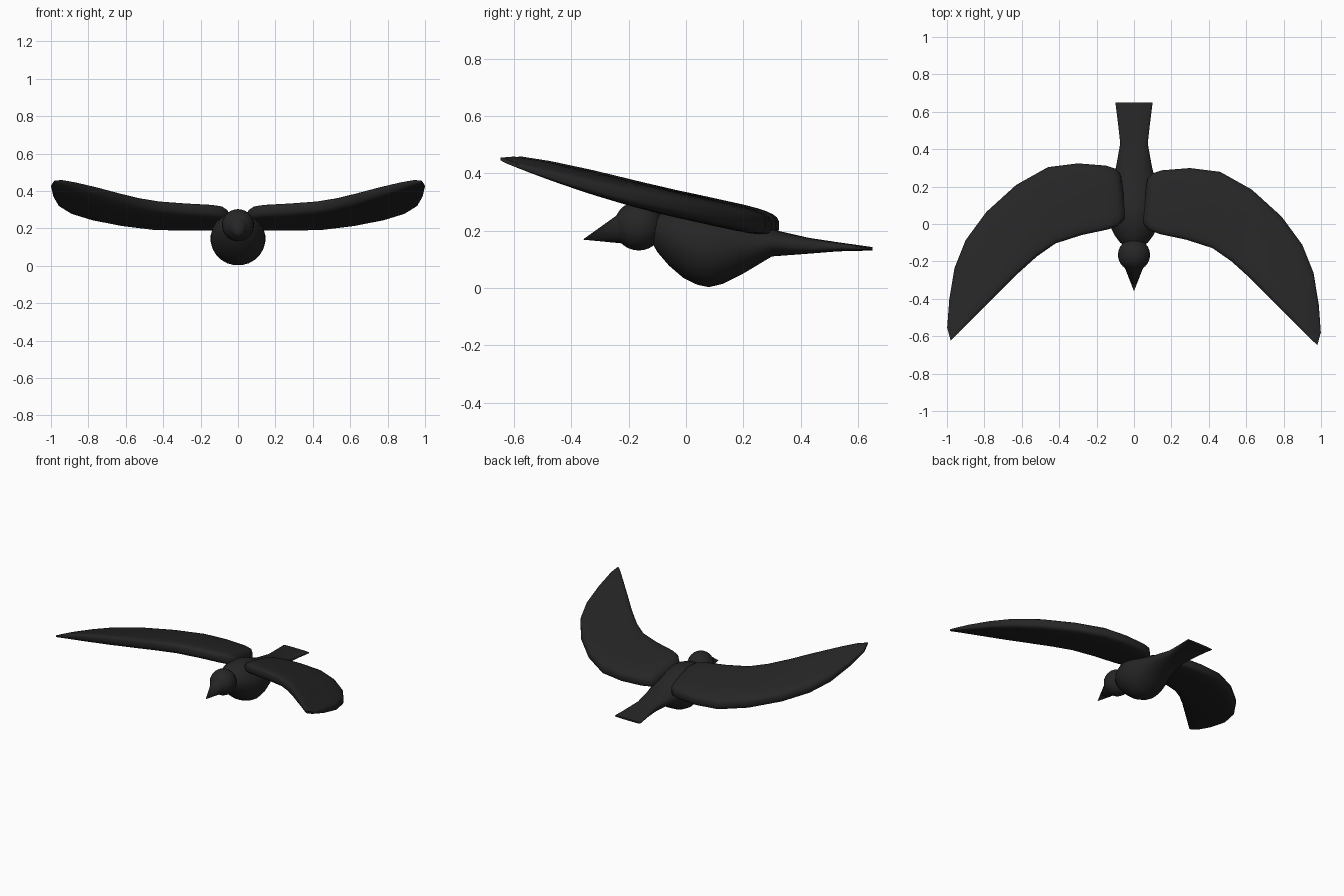
import bpy, bmesh, math
from mathutils import Vector

old = bpy.data.objects.get("Cube")
if old:
    bpy.data.objects.remove(old, do_unlink=True)

# Single plumage colour
black = bpy.data.materials.new("soft_black")
black.use_nodes = True
colour = (0.019, 0.019, 0.019, 1)
black.diffuse_color = colour
black.node_tree.nodes["Principled BSDF"].inputs["Base Color"].default_value = colour


def finish(obj, angle=40):
    obj.data.materials.clear()
    obj.data.materials.append(black)
    bpy.ops.object.select_all(action='DESELECT')
    obj.select_set(True)
    bpy.context.view_layer.objects.active = obj
    bpy.ops.object.shade_smooth_by_angle(angle=math.radians(angle))


def loft(name, rings, angle=40):
    """Skin a list of equal-length point rings and cap both ends."""
    bm = bmesh.new()
    loops = [[bm.verts.new(p) for p in ring] for ring in rings]
    n = len(loops[0])
    for a, b in zip(loops, loops[1:]):
        for i in range(n):
            j = (i + 1) % n
            bm.faces.new((a[i], a[j], b[j], b[i]))
    bm.faces.new(loops[0])
    bm.faces.new(loops[-1])
    bmesh.ops.recalc_face_normals(bm, faces=bm.faces)
    mesh = bpy.data.meshes.new(name)
    bm.to_mesh(mesh)
    bm.free()
    obj = bpy.data.objects.new(name, mesh)
    bpy.context.collection.objects.link(obj)
    finish(obj, angle)


def rounded(sides, power):
    """Unit superellipse; a power under 1 makes it boxier."""
    pts = []
    for i in range(sides):
        t = 2 * math.pi * (i + 0.5) / sides
        c, s = math.cos(t), math.sin(t)
        pts.append((math.copysign(abs(c) ** power, c), math.copysign(abs(s) ** power, s)))
    return pts


# Body and tail: y, underside z, top z, half width
body = [(-.125, .17, .23, .03), (-.1, .125, .255, .075), (-.06, .078, .275, .105),
        (-.01, .035, .288, .13), (.04, .01, .292, .145), (.08, .002, .288, .147),
        (.13, .014, .275, .143), (.2, .05, .245, .125), (.3, .11, .205, .098),
        (.43, .12, .175, .074), (.53, .128, .16, .085), (.65, .131, .143, .1)]
loft("body_and_tail", [[(w * c, y, (lo + hi) / 2 + (hi - lo) / 2 * s)
                        for c, s in rounded(24, 1 if y < .4 else .6)]
                       for y, lo, hi, w in body])

# Head
bpy.ops.mesh.primitive_uv_sphere_add(segments=24, ring_count=14, radius=.086,
                                     location=(0, -.165, .217))
bpy.context.object.name = "head"
finish(bpy.context.object)

# Beak
tip, base = Vector((0, -.36, .169)), Vector((0, -.2, .212))
bpy.ops.mesh.primitive_cone_add(vertices=24, radius1=.062, radius2=0,
                                depth=(tip - base).length, location=(tip + base) / 2)
beak = bpy.context.object
beak.name = "beak"
beak.rotation_euler = (tip - base).to_track_quat('Z', 'Y').to_euler()
finish(beak)

# Wing stations: leading x, y, trailing x, y, thickness
stations = [(.042, .03, .066, .21, .04), (.055, -.005, .074, .245, .07),
            (.085, -.035, .1, .272, .085), (.14, -.055, .15, .288, .09),
            (.28, -.085, .3, .3, .092), (.42, -.13, .46, .28, .092),
            (.52, -.2, .63, .185, .09), (.62, -.29, .79, .04, .088),
            (.74, -.41, .9, -.11, .08), (.86, -.53, .96, -.26, .062),
            (.94, -.61, .988, -.43, .04), (.98, -.648, .999, -.58, .015)]


def under_z(y):
    return .238 - .22 * y + (.15 * y * y if y < 0 else 0)


def wing(name, side, shift):
    rings = []
    for lx, ly, tx, ty, thick in stations:
        ring = []
        for c, s in rounded(24, .55):
            k = (c + 1) / 2
            x, y = lx + (tx - lx) * k, ly + (ty - ly) * k
            ring.append((side * x, y + shift, under_z(y) + thick * (s + 1) / 2))
        rings.append(ring)
    loft(name, rings, 50)


wing("left_wing", 1, 0)
wing("right_wing", -1, .025)
